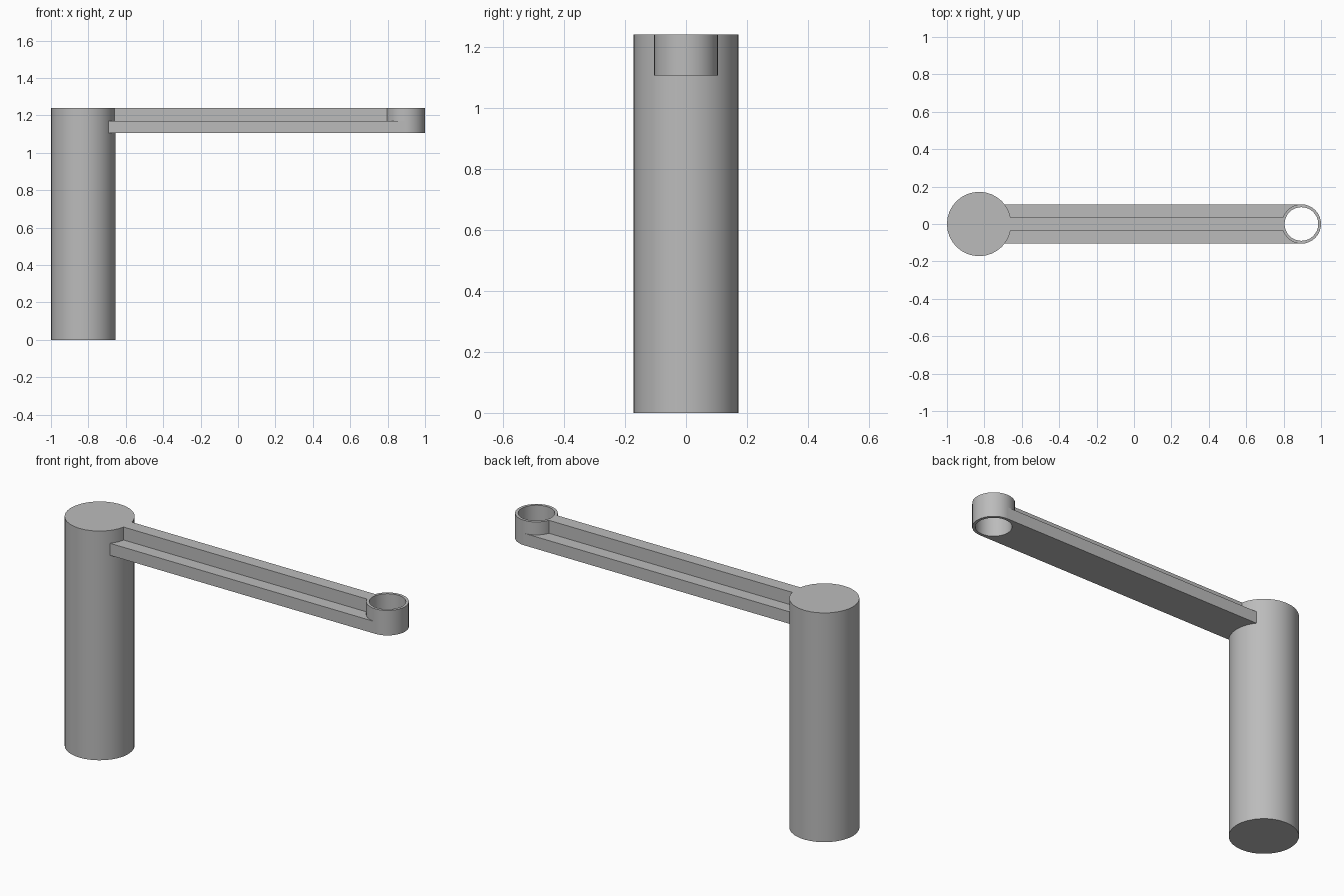
import bpy
import bmesh
import math

old = bpy.data.objects.get("Cube")
if old:
    bpy.data.objects.remove(old, do_unlink=True)

TOP, BASE, MID = 1.24, 1.105, 1.17     # arm and post heights
POST_X, POST_R = -0.828, 0.172
RING_X, RING_R, BORE_R = 0.895, 0.105, 0.09

grey = bpy.data.materials.new("plain_grey")
grey.use_nodes = True
grey.diffuse_color = (0.5, 0.5, 0.5, 1)
grey.node_tree.nodes["Principled BSDF"].inputs["Base Color"].default_value = (0.5, 0.5, 0.5, 1)


def add_object(name, bm):
    bmesh.ops.recalc_face_normals(bm, faces=bm.faces)
    mesh = bpy.data.meshes.new(name)
    bm.to_mesh(mesh)
    bm.free()
    mesh.materials.append(grey)
    obj = bpy.data.objects.new(name, mesh)
    bpy.context.collection.objects.link(obj)
    return obj


def cylinder(name, x, radius, z0, z1, sides=32):
    bm = bmesh.new()
    bmesh.ops.create_cone(bm, cap_ends=True, segments=sides, radius1=radius,
                          radius2=radius, depth=z1 - z0)
    bmesh.ops.translate(bm, verts=bm.verts, vec=(x, 0, (z0 + z1) / 2))
    return add_object(name, bm)


def cut(obj, x, radius):
    cutter = cylinder(obj.name + "_cutter", x, radius, BASE - 0.1, TOP + 0.1)
    cutter.hide_render = True
    mod = obj.modifiers.new("cut", "BOOLEAN")
    mod.operation = "DIFFERENCE"
    mod.solver = "EXACT"
    mod.object = cutter
    bpy.ops.object.select_all(action="DESELECT")
    obj.select_set(True)
    bpy.context.view_layer.objects.active = obj
    bpy.ops.object.modifier_apply(modifier=mod.name)
    bpy.data.objects.remove(cutter, do_unlink=True)


# Upright post
post = cylinder("post", POST_X, POST_R, 0, TOP)

# Arm: inverted T section drawn along x, trimmed round the post and ring
half = [(0.105, BASE), (0.105, MID), (0.035, MID), (0.035, TOP)]
section = half + [(-y, z) for y, z in reversed(half)]
bm = bmesh.new()
face = bm.faces.new([bm.verts.new((POST_X, y, z)) for y, z in section])
ext = bmesh.ops.extrude_face_region(bm, geom=[face])
ends = [v for v in ext["geom"] if isinstance(v, bmesh.types.BMVert)]
bmesh.ops.translate(bm, verts=ends, vec=(RING_X - POST_X, 0, 0))
arm = add_object("arm", bm)
cut(arm, POST_X, POST_R - 0.002)
cut(arm, RING_X, RING_R - 0.003)

# Open ring at the arm's end
ring = cylinder("ring", RING_X, RING_R, BASE, TOP)
cut(ring, RING_X, BORE_R)

# Smooth the round walls and keep the rims sharp
bpy.ops.object.select_all(action="DESELECT")
for obj in (post, ring):
    obj.select_set(True)
bpy.context.view_layer.objects.active = post
bpy.ops.object.shade_smooth_by_angle(angle=math.radians(30))
